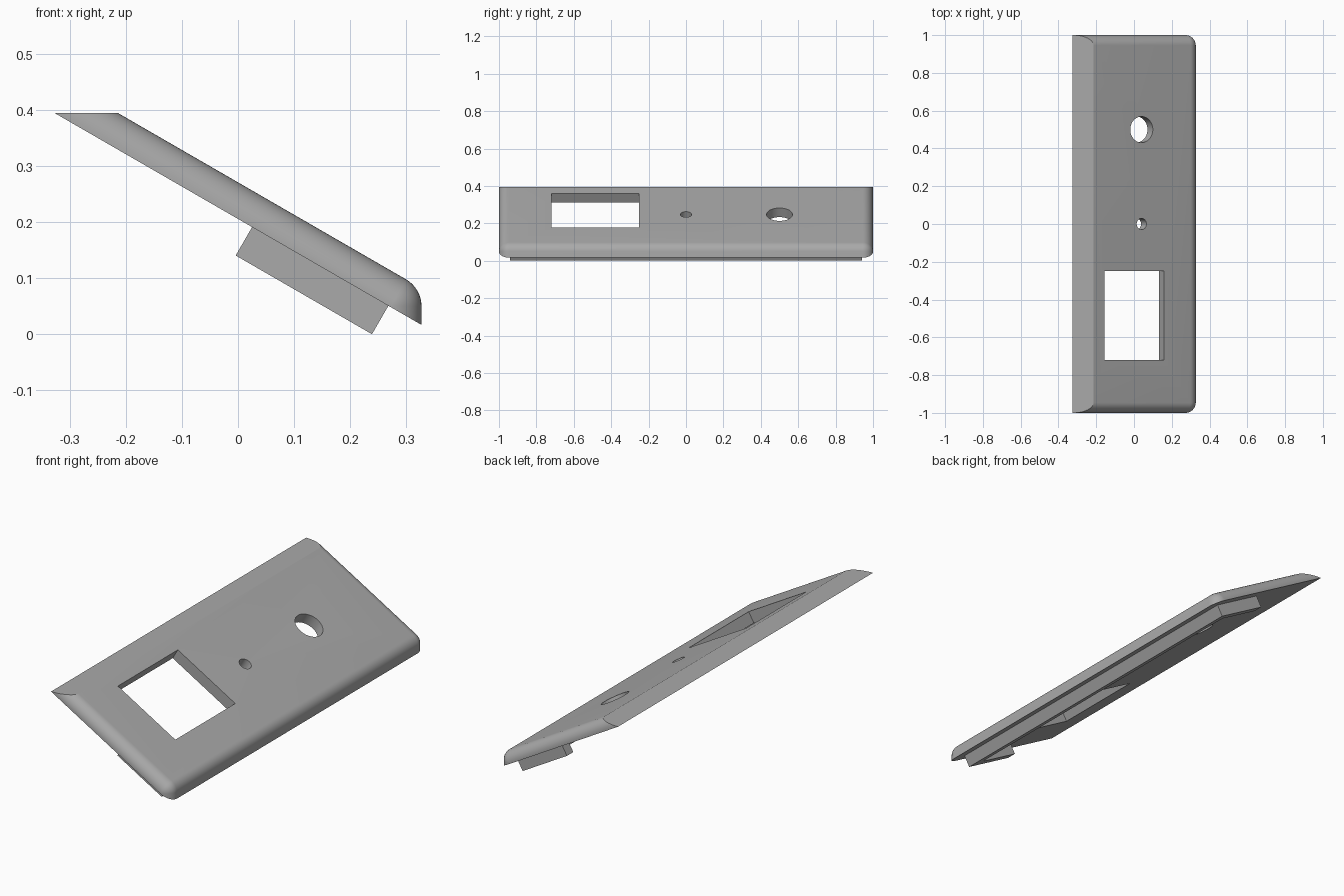
import bpy, bmesh
from math import radians, cos, sin, pi
from mathutils import Matrix, Vector

cube = bpy.data.objects.get("Cube")
if cube:
    bpy.data.objects.remove(cube, do_unlink=True)

TILT = radians(30)
THICK = 0.0565      # plate thickness
R = 0.055           # edge rounding
FRONT_X = 0.327     # vertical low edge
TOP_Z = 0.394       # level cut along the high edge
# Plate frame: x runs down the slope, z is the plate normal, z = 0 is the underside
frame = Matrix.Translation((0, 0, 0.2055)) @ Matrix.Rotation(TILT, 4, 'Y')
slope = frame.to_3x3() @ Vector((1, 0, 0))
normal = frame.to_3x3() @ Vector((0, 0, 1))

grey = bpy.data.materials.new("plain grey")
grey.use_nodes = True
color = (0.4, 0.4, 0.4, 1)
grey.diffuse_color = color
grey.node_tree.nodes["Principled BSDF"].inputs["Base Color"].default_value = color


def make_object(name, bm):
    bmesh.ops.recalc_face_normals(bm, faces=bm.faces[:])
    mesh = bpy.data.meshes.new(name)
    bm.to_mesh(mesh)
    bm.free()
    obj = bpy.data.objects.new(name, mesh)
    bpy.context.collection.objects.link(obj)
    mesh.materials.append(grey)
    return obj


def add_box(bm, lo, hi):
    lo, hi = Vector(lo), Vector(hi)
    size = Matrix.Diagonal((*(hi - lo), 1))
    bmesh.ops.create_cube(bm, size=1, matrix=frame @ Matrix.Translation((lo + hi) / 2) @ size)


def add_hole(bm, u, y, radius):
    bmesh.ops.create_cone(bm, cap_ends=True, segments=48, radius1=radius, radius2=radius,
                          depth=0.4, matrix=frame @ Matrix.Translation((u, y, 0)))


def slice_off(bm, point, direction):
    cut = bmesh.ops.bisect_plane(bm, geom=bm.verts[:] + bm.edges[:] + bm.faces[:],
                                 plane_co=point, plane_no=direction, clear_outer=True)
    edges = [e for e in cut["geom_cut"] if isinstance(e, bmesh.types.BMEdge)]
    bmesh.ops.contextual_create(bm, geom=edges)


# Faceplate: rolling-ball rounded slab, sliced along its underside and its level top
w = THICK - R
u = (FRONT_X - R - normal.x * w) / cos(TILT)
corner = frame @ Vector((u, 0, w))
bm = bmesh.new()
for side in (-1, 1):
    for i in range(9):
        a = (pi / 2 - TILT) * i / 8
        for j in range(13):
            e = pi / 2 * j / 12
            offset = Vector((cos(e) * cos(a), side * sin(e), cos(e) * sin(a))) * R
            base = corner + Vector((0, side * (1 - R), 0)) + offset
            ends = [base]
            if i == 0:
                ends.append(base - Vector((0, 0, 0.6)))
            if i == 8:
                ends.append(base - slope)
            if i == 8 and j == 12:
                ends.append(base - slope - Vector((0, 0, 0.6)))
            for p in ends:
                bm.verts.new(p)
bmesh.ops.remove_doubles(bm, verts=bm.verts[:], dist=1e-5)
hull = bmesh.ops.convex_hull(bm, input=bm.verts[:])
loose = [v for v in bm.verts if not v.link_faces]
bmesh.ops.delete(bm, geom=loose, context='VERTS')
slice_off(bm, frame.translation, -normal)
slice_off(bm, Vector((0, 0, TOP_Z)), Vector((0, 0, 1)))
bmesh.ops.dissolve_limit(bm, angle_limit=radians(0.3), verts=bm.verts[:], edges=bm.edges[:])
plate = make_object("faceplate", bm)

# Openings square to the plate: rectangular window, small hole, large hole
bm = bmesh.new()
add_box(bm, (-0.212, -0.72, -0.2), (0.152, -0.25, 0.2))
add_hole(bm, 0.0135, 0, 0.03)
add_hole(bm, 0.0135, 0.5, 0.069)
cutter = make_object("opening_cutter", bm)
cutter.hide_render = True
mod = plate.modifiers.new("openings", 'BOOLEAN')
mod.operation = 'DIFFERENCE'
mod.solver = 'EXACT'
mod.object = cutter
bpy.ops.object.select_all(action='DESELECT')
bpy.context.view_layer.objects.active = plate
plate.select_set(True)
bpy.ops.object.modifier_apply(modifier=mod.name)
bpy.data.objects.remove(cutter, do_unlink=True)
bpy.ops.object.shade_smooth_by_angle(angle=radians(25))

# Three-sided locating rib under the plate
LOW, HIGH, DEPTH, WALL, END = 0.3095, 0.029, 0.0585, 0.05, 0.94
bm = bmesh.new()
outline = [(HIGH, -END), (LOW, -END), (LOW, END), (HIGH, END),
           (HIGH, END - WALL), (LOW - WALL, END - WALL),
           (LOW - WALL, WALL - END), (HIGH, WALL - END)]
face = bm.faces.new([bm.verts.new(frame @ Vector((a, b, 0))) for a, b in outline])
extruded = bmesh.ops.extrude_face_region(bm, geom=[face])
moved = [v for v in extruded["geom"] if isinstance(v, bmesh.types.BMVert)]
bmesh.ops.translate(bm, verts=moved, vec=-normal * DEPTH)
make_object("underside_rib", bm)
